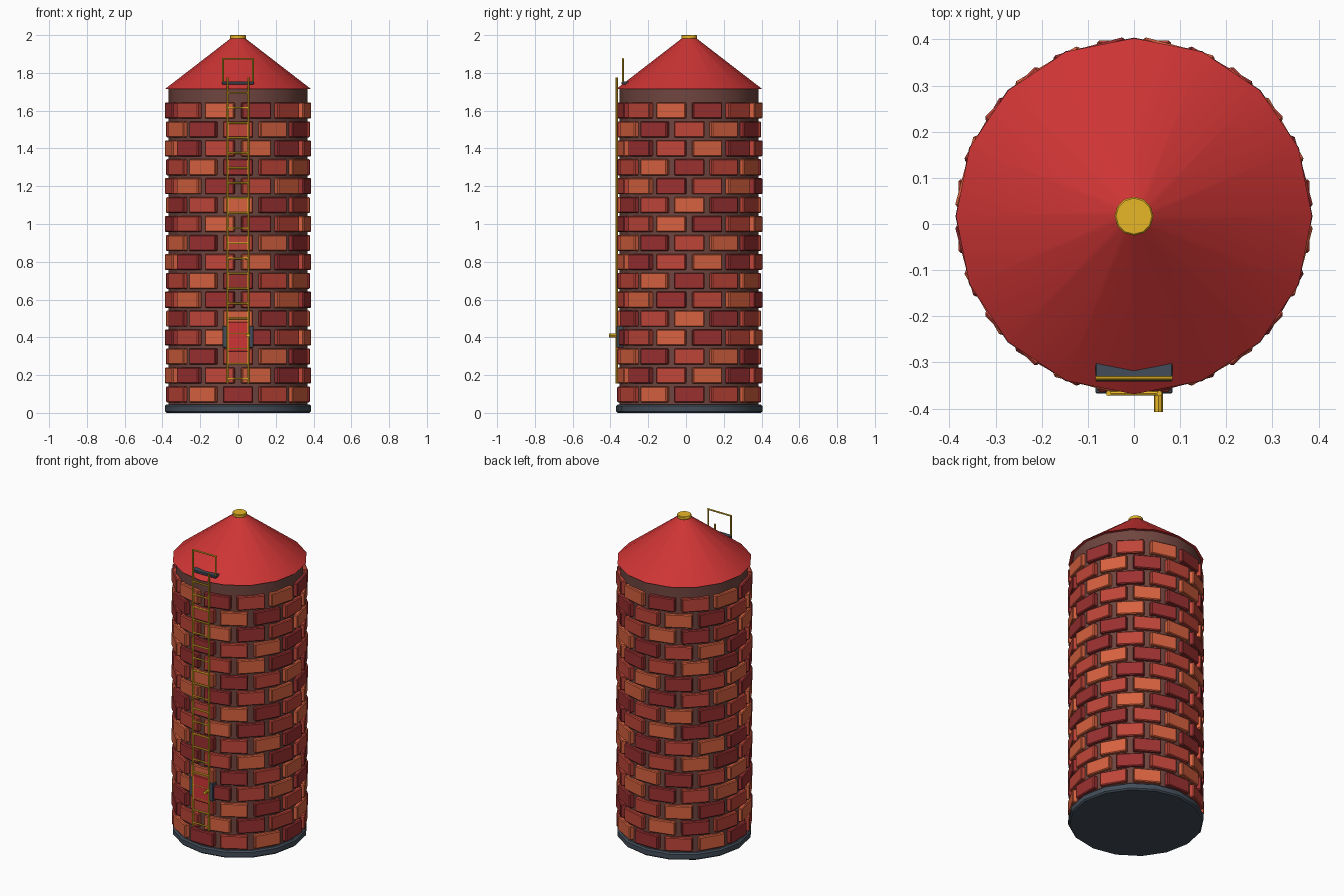
import bpy, bmesh
from math import pi, radians
from mathutils import Matrix, Vector

if "Cube" in bpy.data.objects:
    bpy.data.objects.remove(bpy.data.objects["Cube"])

CY = 0.017  # silo axis, nudged back to leave room for the ladder and handle


def material(name, r, g, b):
    m = bpy.data.materials.new(name)
    m.diffuse_color = (r, g, b, 1)
    m.use_nodes = True
    m.node_tree.nodes["Principled BSDF"].inputs["Base Color"].default_value = m.diffuse_color
    return m


RED = material("roof_red", 0.62, 0.035, 0.035)
GOLD = material("gold", 0.80, 0.47, 0.02)
DARK = material("slate", 0.055, 0.075, 0.10)
MORTAR = material("mortar", 0.16, 0.06, 0.05)
BRICKS = [material("brick_dark", 0.33, 0.03, 0.03),
          material("brick_red", 0.52, 0.06, 0.04),
          material("brick_orange", 0.68, 0.12, 0.05)]


def finish(bm, name, mat, bevel=0, smooth=False):
    me = bpy.data.meshes.new(name)
    bm.to_mesh(me)
    bm.free()
    ob = bpy.data.objects.new(name, me)
    bpy.context.collection.objects.link(ob)
    me.materials.append(mat)
    if bevel:
        mod = ob.modifiers.new("bevel", 'BEVEL')
        mod.width, mod.segments = bevel, 1
    if smooth:
        bpy.context.view_layer.objects.active = ob
        ob.select_set(True)
        bpy.ops.object.shade_smooth_by_angle(angle=radians(35))
        ob.select_set(False)
    return ob


def add_box(bm, lo, hi, turn=Matrix()):
    lo, hi = Vector(lo), Vector(hi)
    m = turn @ Matrix.Translation((lo + hi) / 2) @ Matrix.Diagonal((*(hi - lo), 1))
    bmesh.ops.create_cube(bm, size=1, matrix=m)


def box(name, lo, hi, mat, bevel=0):
    bm = bmesh.new()
    add_box(bm, lo, hi)
    return finish(bm, name, mat, bevel)


def add_rod(bm, a, b, r, sides=8):
    a, b = Vector(a), Vector(b)
    m = Matrix.Translation((a + b) / 2) @ (b - a).to_track_quat('Z', 'Y').to_matrix().to_4x4()
    bmesh.ops.create_cone(bm, cap_ends=True, segments=sides, radius1=r, radius2=r,
                          depth=(b - a).length, matrix=m)


def drum(name, z0, z1, r0, r1, sides, mat, bevel=0):
    bm = bmesh.new()
    bmesh.ops.create_cone(bm, cap_ends=True, segments=sides, radius1=r0, radius2=r1,
                          depth=z1 - z0, matrix=Matrix.Translation((0, CY, (z0 + z1) / 2)))
    return finish(bm, name, mat, bevel, smooth=True)


# Body, base, roof and finial cap
drum("base", 0, 0.045, 0.387, 0.387, 16, DARK, 0.008)
drum("mortar_wall", 0.03, 1.72, 0.368, 0.368, 16, MORTAR)
drum("roof", 1.715, 1.988, 0.386, 0.032, 16, RED)
drum("roof_cap", 1.98, 2.0, 0.042, 0.042, 12, GOLD, 0.003)

# Brick courses: 16 rows of 12, alternate rows shifted by half a brick
meshes = [bmesh.new() for _ in BRICKS]
for row in range(16):
    z = 0.098 + 0.1002 * row
    for i in range(12):
        turn = Matrix.Translation((0, CY, 0)) @ Matrix.Rotation((i + row % 2 / 2) * pi / 6, 4, 'Z')
        add_box(meshes[(i + 2 * row) % 3], (-0.08, -0.381, z - 0.0425),
                (0.08, -0.335, z + 0.0425), turn)
for bm, mat in zip(meshes, BRICKS):
    finish(bm, mat.name + "_courses", mat, 0.005)

# Ladder
bm = bmesh.new()
for s in (-1, 1):
    add_rod(bm, (s * 0.055, -0.367, 0.155), (s * 0.055, -0.367, 1.775), 0.006)
for k in range(20):
    z = 1.695 - 0.0797 * k
    add_rod(bm, (-0.055, -0.367, z), (0.055, -0.367, z), 0.005)
finish(bm, "ladder", GOLD, smooth=True)

# Roof step with guard rail
box("roof_step", (-0.084, -0.341, 1.738), (0.084, -0.26, 1.754), DARK, 0.003)
bm = bmesh.new()
for s in (-1, 1):
    add_rod(bm, (s * 0.079, -0.334, 1.745), (s * 0.079, -0.334, 1.875), 0.005)
add_rod(bm, (-0.084, -0.334, 1.875), (0.084, -0.334, 1.875), 0.005)
finish(bm, "guard_rail", GOLD, smooth=True)

# Hatch with frame and handle
box("hatch_frame", (-0.083, -0.368, 0.345), (0.083, -0.33, 0.46), DARK, 0.003)
box("hatch_door", (-0.057, -0.371, 0.325), (0.057, -0.33, 0.482), RED, 0.003)
bm = bmesh.new()
add_rod(bm, (0.053, -0.36, 0.41), (0.053, -0.408, 0.41), 0.01)
finish(bm, "hatch_handle", GOLD, smooth=True)
